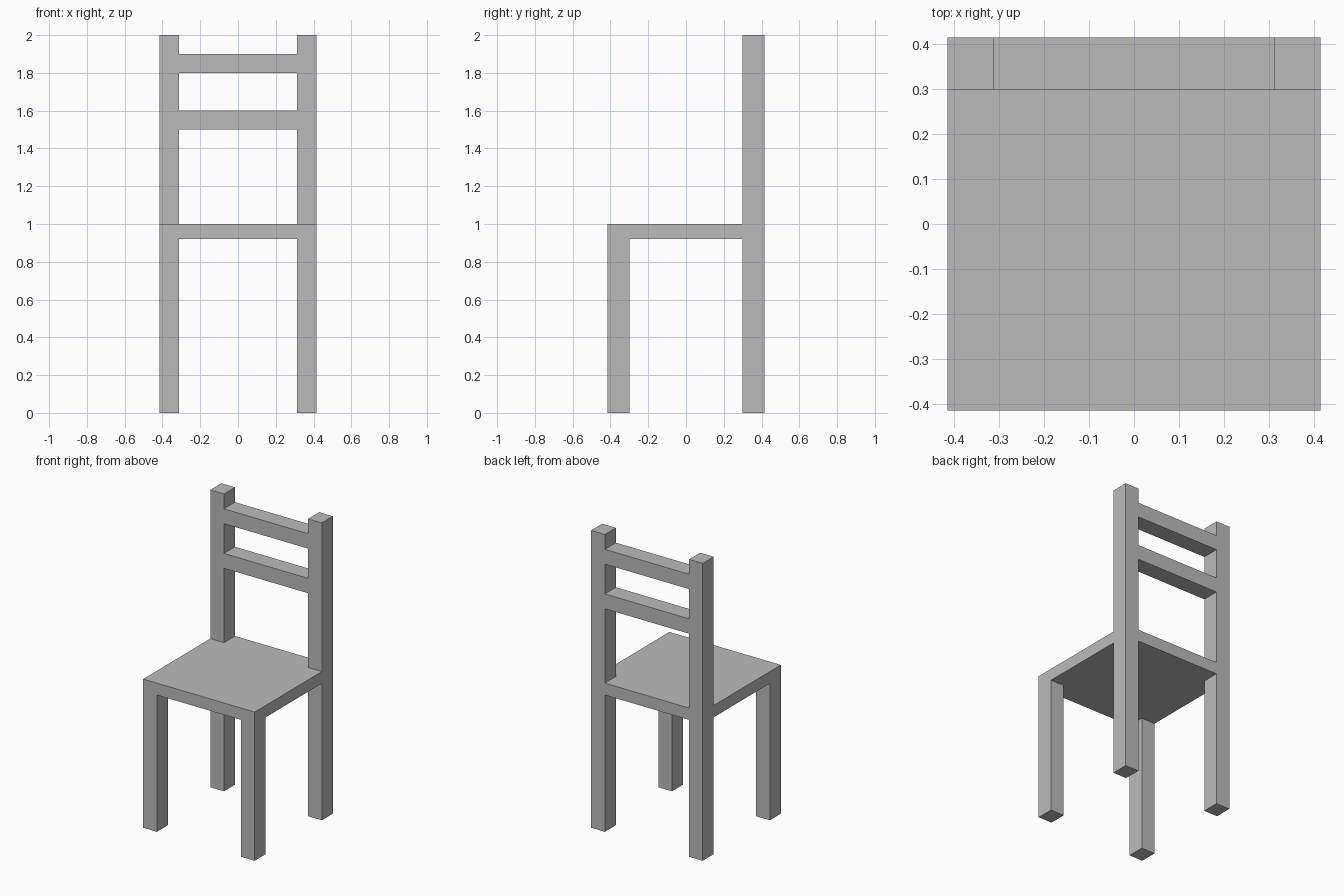
import bpy
import bmesh

cube = bpy.data.objects.get("Cube")
if cube:
    bpy.data.objects.remove(cube, do_unlink=True)

HALF = 0.415      # half width and half depth
INNER_X = 0.313   # inner side of the legs
INNER_Y = 0.298   # inner face of the legs
SEAT_LOW, SEAT_TOP = 0.92, 1.0

grey = bpy.data.materials.new("plain grey")
grey.use_nodes = True
grey.diffuse_color = (0.5, 0.5, 0.5, 1)
grey.node_tree.nodes["Principled BSDF"].inputs["Base Color"].default_value = (0.5, 0.5, 0.5, 1)


def prism(name, outline, low, high):
    """Extrude a flat outline upward from low to high."""
    bm = bmesh.new()
    base = bm.faces.new([bm.verts.new((x, y, low)) for x, y in outline])
    top = bmesh.ops.extrude_face_region(bm, geom=[base])["geom"]
    verts = [v for v in top if isinstance(v, bmesh.types.BMVert)]
    bmesh.ops.translate(bm, verts=verts, vec=(0, 0, high - low))
    bmesh.ops.recalc_face_normals(bm, faces=bm.faces)
    mesh = bpy.data.meshes.new(name)
    bm.to_mesh(mesh)
    bm.free()
    mesh.materials.append(grey)
    obj = bpy.data.objects.new(name, mesh)
    bpy.context.collection.objects.link(obj)
    return obj


def box(name, x0, x1, y0, y1, low, high):
    return prism(name, [(x0, y0), (x1, y0), (x1, y1), (x0, y1)], low, high)


# Seat, notched at the back corners around the posts
right_side = [(HALF, -HALF), (HALF, INNER_Y), (INNER_X, INNER_Y), (INNER_X, HALF)]
left_side = [(-x, y) for x, y in reversed(right_side)]
prism("seat", right_side + left_side, SEAT_LOW, SEAT_TOP)

# Front legs end under the seat, back posts run the full height
for side, sign in (("left", 1), ("right", -1)):
    x0, x1 = sorted((sign * INNER_X, sign * HALF))
    box(f"front_leg_{side}", x0, x1, -HALF, -INNER_Y, 0, SEAT_LOW)
    box(f"back_post_{side}", x0, x1, INNER_Y, HALF, 0, 2)

# Backrest rails between the posts
for name, low in (("lower_rail", 1.5), ("upper_rail", 1.8)):
    box(name, -INNER_X, INNER_X, INNER_Y, HALF, low, low + 0.1)
